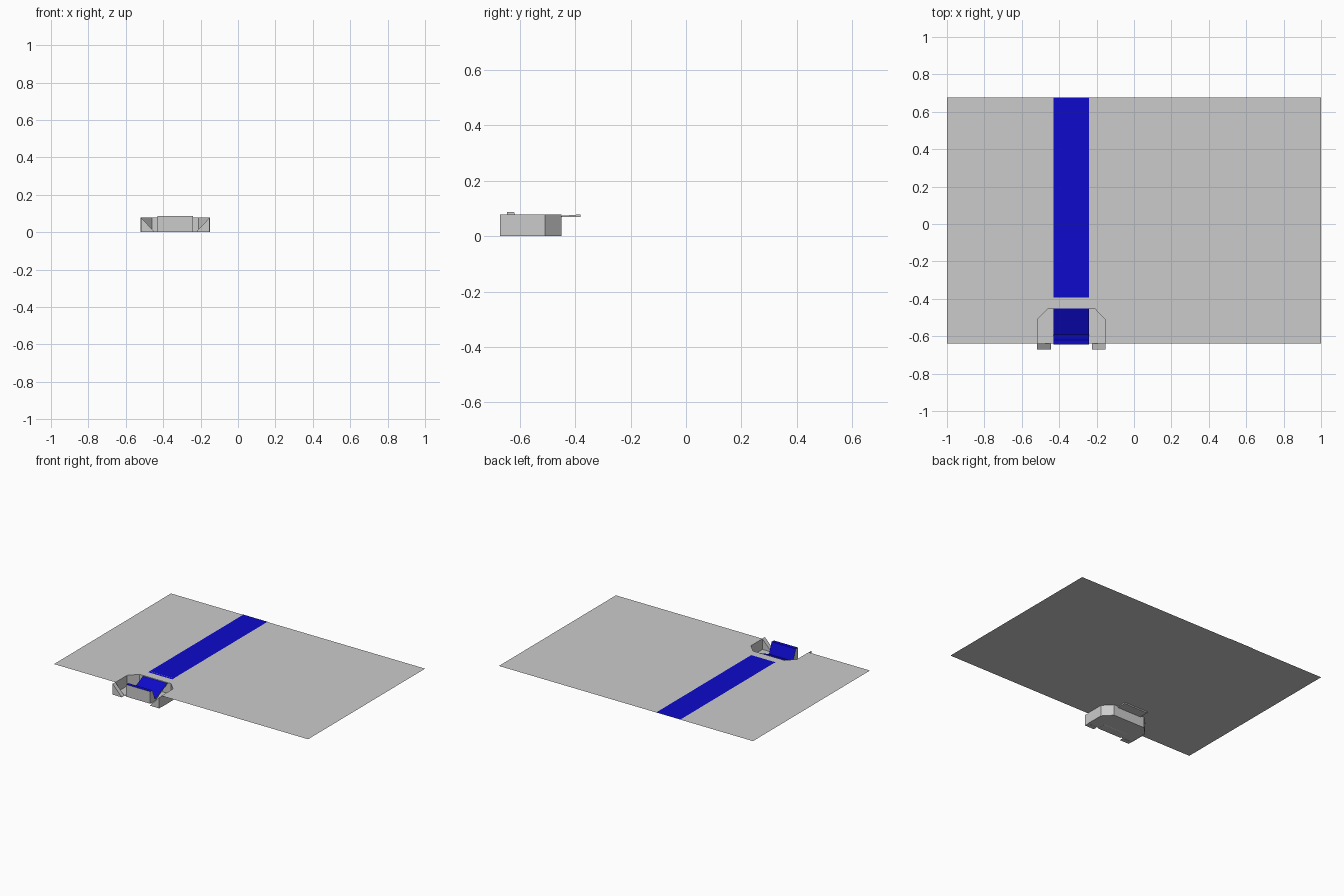
import bpy

old = bpy.data.objects.get("Cube")
if old:
    bpy.data.objects.remove(old)


def material(name, rgb):
    m = bpy.data.materials.new(name)
    m.use_nodes = True
    m.diffuse_color = (*rgb, 1)
    m.node_tree.nodes["Principled BSDF"].inputs["Base Color"].default_value = (*rgb, 1)
    return m


GREY = material("light_grey", (0.6, 0.6, 0.6))
BLUE = material("deep_blue", (0.004, 0.003, 0.6))


def mesh_object(name, verts, faces, *mats):
    me = bpy.data.meshes.new(name)
    me.from_pydata(verts, [], faces)
    for m in mats:
        me.materials.append(m)
    ob = bpy.data.objects.new(name, me)
    bpy.context.collection.objects.link(ob)
    return ob


def sheet(name, outline, z, mat):
    return mesh_object(name, [(x, y, z) for x, y in outline], [range(len(outline))], mat)


def prism(name, outline, place, a, b, *mats):
    """Extrude a 2D outline between a and b; place maps (u, v, w) to a point."""
    n = len(outline)
    verts = [place(u, v, w) for w in (a, b) for u, v in outline]
    faces = [range(n), range(2 * n - 1, n - 1, -1)]
    faces += [(i, n + i, n + (i + 1) % n, (i + 1) % n) for i in range(n)]
    ob = mesh_object(name, verts, faces, *mats)
    bpy.context.view_layer.objects.active = ob
    bpy.ops.object.mode_set(mode='EDIT')
    bpy.ops.mesh.select_all(action='SELECT')
    bpy.ops.mesh.normals_make_consistent(inside=False)
    bpy.ops.object.mode_set(mode='OBJECT')
    return ob


# Shared sizes
top = 0.077
front, back, tip = -0.64, 0.675, -0.67
left, right = -0.24, -0.43             # runway edges
mid = (left + right) / 2
half, corner = 0.183, 0.125            # pit half width, and at the cut corners
pit_back, bend = -0.45, -0.51

# Pit outline, from the right front round to the left front
pit = [(mid - half, front), (mid - half, bend), (mid - corner, pit_back),
       (mid + corner, pit_back), (mid + half, bend), (mid + half, front)]

# Ground sheet with the pit cut out of its front edge
sheet("ground", [(-1, front)] + pit + [(1, front), (1, back), (-1, back)], top, GREY)

# Runway strip
sheet("runway", [(right, -0.38), (left, -0.38), (left, back), (right, back)],
      top + 0.002, BLUE)

# Pit floor and its thin walls
sheet("pit_floor", pit, 0.001, GREY)
walls = [(x, y, z) for z in (0, top) for x, y in pit]
n = len(pit)
pit_walls = mesh_object("pit_walls", walls,
                        [(i, i + 1, n + i + 1, n + i) for i in range(n - 1)], GREY)
thick = pit_walls.modifiers.new("thickness", 'SOLIDIFY')
thick.thickness = 0.004
thick.offset = 0

# Wedge feet at the front, sloping down toward the middle
for side, name in ((-1, "right_foot"), (1, "left_foot")):
    wedge = [(mid + side * half, 0), (mid + side * half, top), (mid + side * 0.11, 0)]
    prism(name, wedge, lambda u, v, w: (u, w, v), tip, front, GREY)

# Sunken box: ramp falling to a steep end board
profile = [(-0.38, 0.068), (pit_back, 0.068), (-0.585, 0), (-0.645, 0),
           (-0.645, 0.086), (-0.62, 0.086), (-0.59, 0.01),
           (pit_back, 0.073), (-0.38, top + 0.001)]
box = prism("sunken_box", profile, lambda u, v, w: (w, u, v), right, left, GREY, BLUE)
for f in box.data.polygons:
    f.material_index = 1 if f.normal.z > 0.05 else 0
